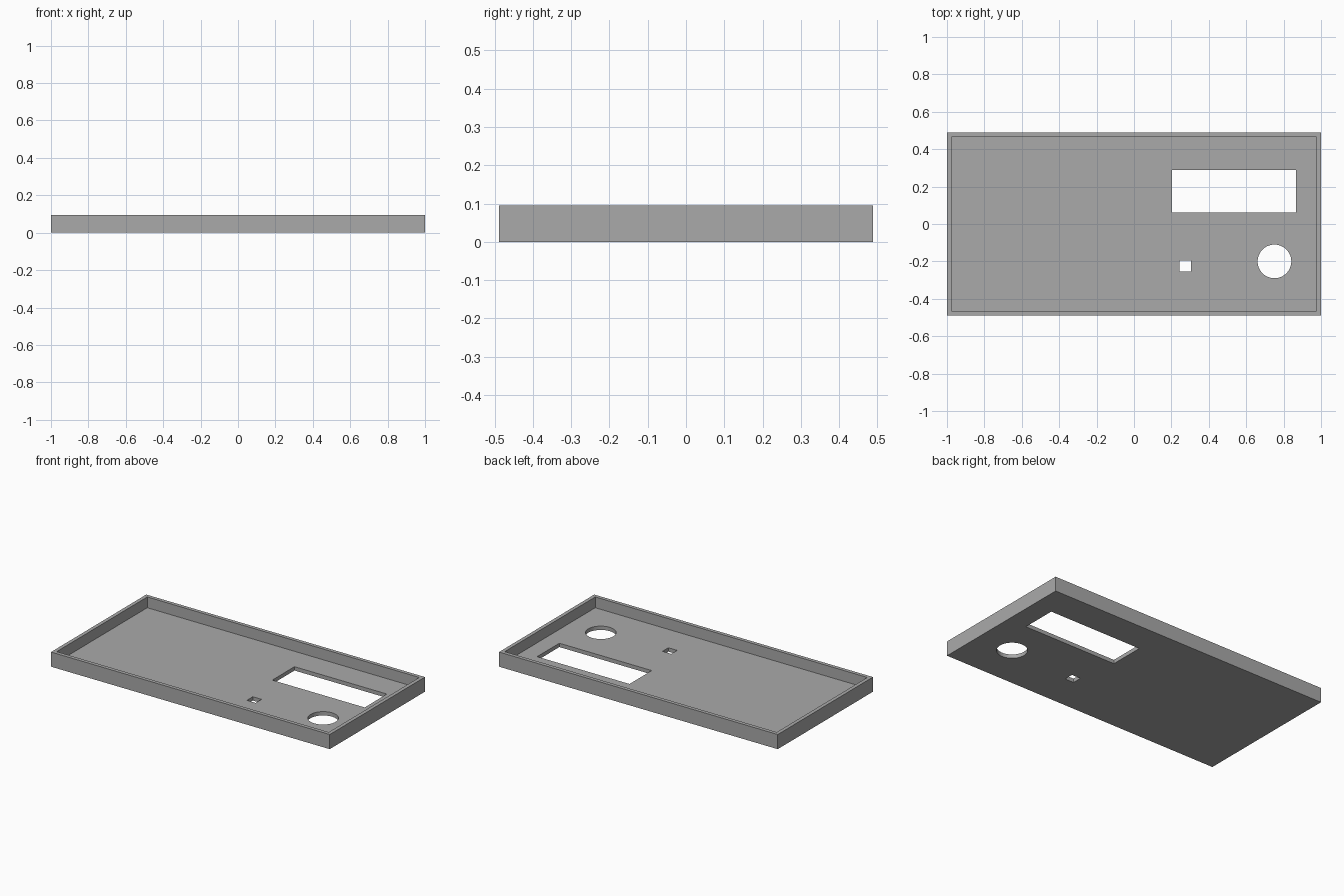
import bpy
import bmesh
from mathutils import Matrix, Vector

cube = bpy.data.objects.get("Cube")
if cube:
    bpy.data.objects.remove(cube, do_unlink=True)

LENGTH, DEPTH, HEIGHT = 2.0, 0.976, 0.095
WALL, FLOOR = 0.024, 0.025

grey = bpy.data.materials.new("plain_grey")
grey.use_nodes = True
colour = (0.4, 0.4, 0.4, 1)
grey.diffuse_color = colour
grey.node_tree.nodes["Principled BSDF"].inputs["Base Color"].default_value = colour


def finish(name, bm):
    mesh = bpy.data.meshes.new(name)
    bm.to_mesh(mesh)
    bm.free()
    mesh.materials.append(grey)
    obj = bpy.data.objects.new(name, mesh)
    bpy.context.collection.objects.link(obj)
    return obj


def box(name, low, high):
    low, high = Vector(low), Vector(high)
    bm = bmesh.new()
    place = Matrix.Translation((low + high) / 2) @ Matrix.Diagonal((*(high - low), 1))
    bmesh.ops.create_cube(bm, size=1, matrix=place)
    return finish(name, bm)


def cylinder(name, x, y, radius, height):
    bm = bmesh.new()
    bmesh.ops.create_cone(bm, cap_ends=True, segments=64, radius1=radius, radius2=radius,
                          depth=height, matrix=Matrix.Translation((x, y, 0)))
    return finish(name, bm)


# Solid slab for the panel
x, y = LENGTH / 2, DEPTH / 2
panel = box("tray_panel", (-x, -y, 0), (x, y, HEIGHT))

# Hollow interior and the three openings through the floor
cutters = [
    box("interior_cutter", (WALL - x, WALL - y, FLOOR), (x - WALL, y - WALL, 1)),
    box("window_cutter", (0.203, 0.061, -1), (0.866, 0.289, 1)),
    box("small_square_cutter", (0.242, -0.255, -1), (0.305, -0.194, 1)),
    cylinder("round_hole_cutter", 0.751, -0.2, 0.09, 1),
]
for cutter in cutters:
    cutter.hide_render = True
    cutter.hide_set(True)
    cut = panel.modifiers.new(cutter.name, "BOOLEAN")
    cut.operation = "DIFFERENCE"
    cut.solver = "EXACT"
    cut.object = cutter

# Bake the cuts and drop the helpers
bpy.context.view_layer.objects.active = panel
panel.select_set(True)
for cut in list(panel.modifiers):
    bpy.ops.object.modifier_apply(modifier=cut.name)
for cutter in cutters:
    bpy.data.objects.remove(cutter, do_unlink=True)
bpy.ops.object.shade_smooth_by_angle()
